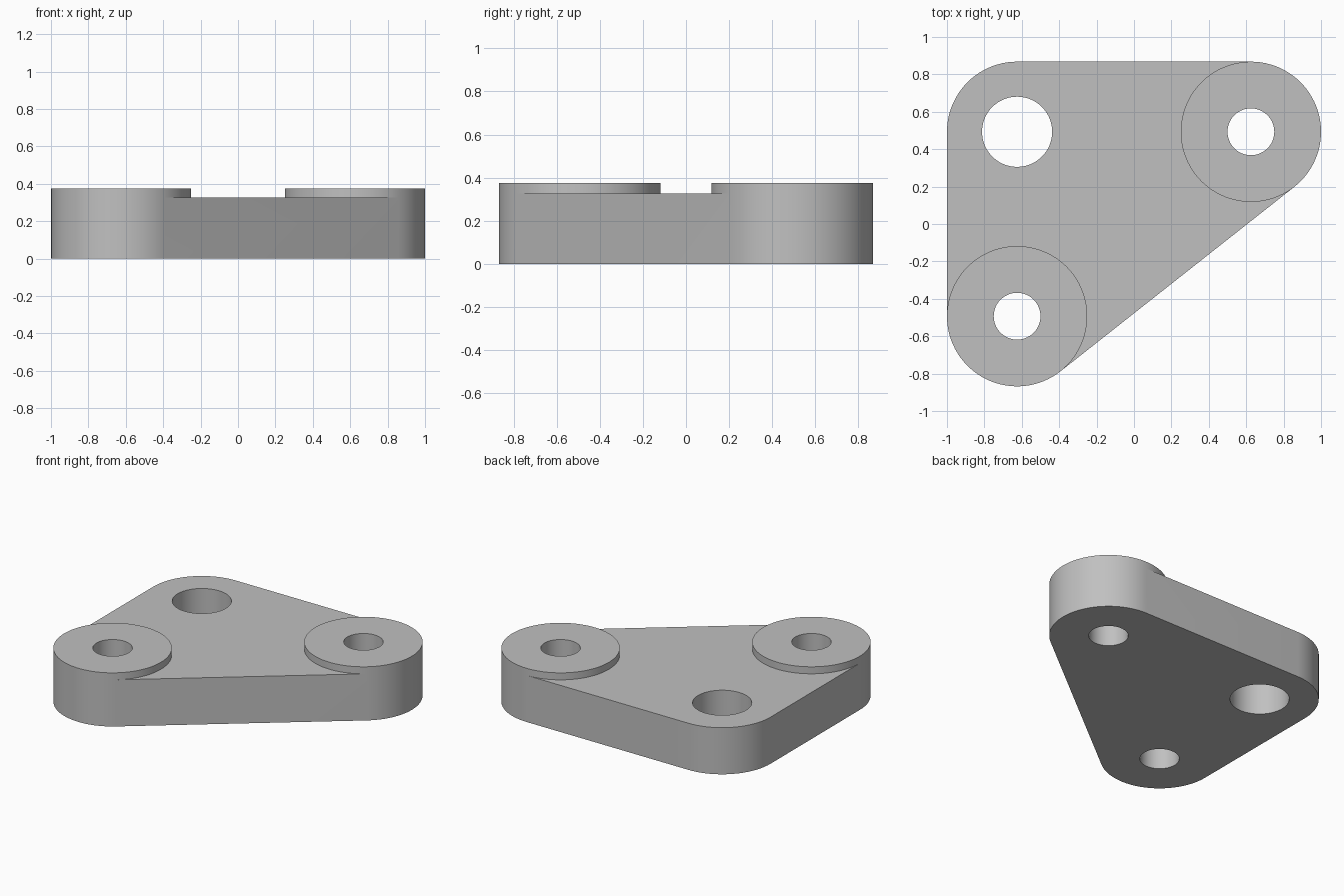
import bpy
import bmesh
from math import atan2, cos, sin, pi, radians
from mathutils import Vector

cube = bpy.data.objects.get("Cube")
if cube:
    bpy.data.objects.remove(cube, do_unlink=True)

R = 0.375                  # corner and boss radius
PLATE_Z, BOSS_Z = 0.326, 0.375
X, Y = 0.625, 0.493        # hole centre offsets
corner, front_boss, back_boss = (-X, Y), (-X, -Y), (X, Y)
slant = atan2(Y, X) - pi / 2   # outward normal of the slanted side


def arc(centre, r, start, end):
    steps = max(8, round(abs(end - start) / radians(4)))
    angles = [start + (end - start) * i / steps for i in range(steps + 1)]
    return [(centre[0] + r * cos(a), centre[1] + r * sin(a)) for a in angles]


def circle(centre, r):
    return arc(centre, r, 0, 2 * pi)[:-1]


bm = bmesh.new()
known = {}


def vert(p, z):
    key = (round(p[0], 4), round(p[1], 4), z)
    if key not in known:
        known[key] = bm.verts.new((p[0], p[1], z))
    return known[key]


def pairs(loop):
    return zip(loop, loop[1:] + loop[:1])


def wall(loop, z0, z1):
    for a, b in pairs(loop):
        bm.faces.new((vert(a, z0), vert(b, z0), vert(b, z1), vert(a, z1)))


def cap(loops, z, up):
    edges = []
    for loop in loops:
        for a, b in pairs(loop):
            ends = (vert(a, z), vert(b, z))
            edges.append(bm.edges.get(ends) or bm.edges.new(ends))
    bmesh.ops.triangle_fill(bm, edges=edges, use_beauty=True,
                            normal=Vector((0, 0, up)))


# Rounded corners, and the boss edges that cross the plate
corner_arc = arc(corner, R, pi / 2, pi)
front_out = arc(front_boss, R, pi, slant + 2 * pi)
front_in = arc(front_boss, R, pi, slant)
back_out = arc(back_boss, R, slant, pi / 2)
back_in = arc(back_boss, R, slant + 2 * pi, pi / 2)
outline = corner_arc + front_out + back_out

# Holes
large_hole = circle(corner, R / 2)
front_hole = circle(front_boss, R / 3)
back_hole = circle(back_boss, R / 3)

# Plate body
for loop in (outline, large_hole, front_hole, back_hole):
    wall(loop, 0, PLATE_Z)
cap((outline, large_hole, front_hole, back_hole), 0, -1)
cap((corner_arc + front_in + back_in, large_hole), PLATE_Z, 1)

# Raised bosses
for outer, inner, hole in ((front_out, front_in, front_hole),
                           (back_out, back_in, back_hole)):
    rim = outer + inner[-2:0:-1]
    wall(rim, PLATE_Z, BOSS_Z)
    wall(hole, PLATE_Z, BOSS_Z)
    cap((rim, hole), BOSS_Z, 1)

bmesh.ops.recalc_face_normals(bm, faces=bm.faces[:])
mesh = bpy.data.meshes.new("bracket_plate")
bm.to_mesh(mesh)
bm.free()

# Grey material
grey = bpy.data.materials.new("plain grey")
grey.use_nodes = True
colour = (0.53, 0.53, 0.53, 1)
grey.diffuse_color = colour
grey.node_tree.nodes["Principled BSDF"].inputs["Base Color"].default_value = colour
mesh.materials.append(grey)

plate = bpy.data.objects.new("bracket_plate", mesh)
bpy.context.collection.objects.link(plate)
bpy.ops.object.select_all(action="DESELECT")
plate.select_set(True)
bpy.context.view_layer.objects.active = plate
bpy.ops.object.shade_smooth_by_angle(angle=radians(30))
